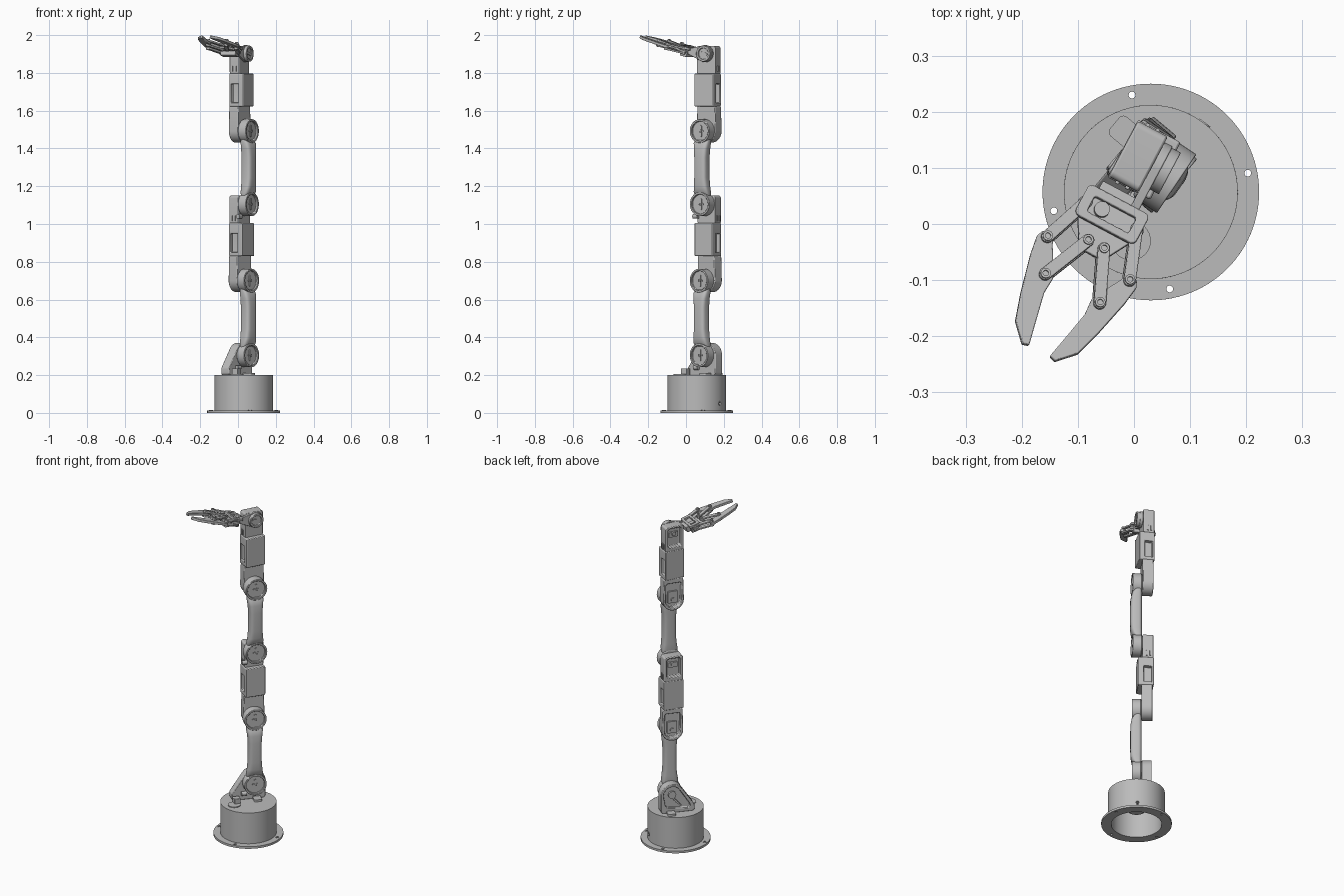
import bpy, bmesh, math
from mathutils import Matrix, Vector
from mathutils.geometry import convex_hull_2d

cube = bpy.data.objects.get("Cube")
if cube:
    bpy.data.objects.remove(cube, do_unlink=True)

grey = bpy.data.materials.new("plain grey")
grey.use_nodes = True
grey.diffuse_color = (0.5, 0.5, 0.5, 1)
grey.node_tree.nodes["Principled BSDF"].inputs["Base Color"].default_value = (0.5, 0.5, 0.5, 1)

T = Matrix.Translation
# Maps a drawing in (depth, height) to the joint axis as extrusion direction
SIDE = Matrix(((0, 0, 1, 0), (1, 0, 0, 0), (0, 1, 0, 0), (0, 0, 0, 1)))


def arm_frame(turn, z=0.0):
    return T((0.034, 0.106, z)) @ Matrix.Rotation(-math.radians(turn), 4, 'Z')


def finish(name, bm, matrix, bevel=0.0):
    bmesh.ops.recalc_face_normals(bm, faces=bm.faces[:])
    bm.transform(matrix)
    mesh = bpy.data.meshes.new(name)
    bm.to_mesh(mesh)
    bm.free()
    mesh.materials.append(grey)
    obj = bpy.data.objects.new(name, mesh)
    bpy.context.collection.objects.link(obj)
    if bevel:
        mod = obj.modifiers.new("soft edges", 'BEVEL')
        mod.width, mod.segments = bevel, 2
        mod.limit_method, mod.angle_limit = 'ANGLE', math.radians(40)
    return obj


def hull(*circles):
    """Rounded outline around circles given as (x, y, radius)."""
    pts = [Vector((x + r * math.cos(k * math.pi / 16), y + r * math.sin(k * math.pi / 16)))
           for x, y, r in circles for k in range(32)]
    return [pts[i] for i in convex_hull_2d(pts)]


def rect(x0, x1, y0, y1, r):
    return hull(*[(x, y, r) for x in (x0 + r, x1 - r) for y in (y0 + r, y1 - r)])


def prism(name, pts, a, b, matrix, bevel=0.0):
    bm = bmesh.new()
    face = bm.faces.new([bm.verts.new((p[0], p[1], a)) for p in pts])
    new = bmesh.ops.extrude_face_region(bm, geom=[face])["geom"]
    bmesh.ops.translate(bm, vec=(0, 0, b - a), verts=[v for v in new if isinstance(v, bmesh.types.BMVert)])
    return finish(name, bm, matrix, bevel)


def lathe(name, profile, matrix, steps=48, bevel=0.0):
    bm = bmesh.new()
    vs = [bm.verts.new((r, 0, h)) for r, h in profile]
    edges = [bm.edges.new(pair) for pair in zip(vs, vs[1:])]
    bmesh.ops.spin(bm, geom=vs + edges, cent=(0, 0, 0), axis=(0, 0, 1), angle=math.tau, steps=steps)
    bmesh.ops.remove_doubles(bm, verts=bm.verts[:], dist=1e-5)
    return finish(name, bm, matrix, bevel)


def cylinder(name, r, a, b, matrix, steps=32):
    return lathe(name, [(0, a), (r, a), (r, b), (0, b)], matrix, steps)


def cut(obj, *cutters):
    for c in cutters:
        mod = obj.modifiers.new("cut", 'BOOLEAN')
        mod.object, mod.solver = c, 'EXACT'
        bpy.context.view_layer.objects.active = obj
        while obj.modifiers[0] != mod:
            bpy.ops.object.modifier_move_up(modifier=mod.name)
        bpy.ops.object.modifier_apply(modifier=mod.name)
        bpy.data.objects.remove(c, do_unlink=True)


# Hollow drum base with bolt holes in the flange
base = T((0.03, 0.057, 0))
drum = lathe("base_drum", [(0, 0.2), (0.155, 0.2), (0.155, 0.013), (0.193, 0.013), (0.193, 0),
                           (0.138, 0), (0.138, 0.17), (0, 0.17)], base, 96, 0.001)
for k in range(4):
    spot = base @ Matrix.Rotation(math.radians(11 + 90 * k), 4, 'Z') @ T((0.176, 0, 0))
    cut(drum, cylinder("cutter", 0.007, -0.01, 0.05, spot))
    lathe("bolt_ring", [(0.006, 0.005), (0.01, 0.005), (0.01, 0.015), (0.006, 0.015), (0.006, 0.005)], spot, 24)
port = base @ Matrix.Rotation(math.radians(52), 4, 'Z') @ T((0, 0, 0.05)) @ Matrix.Rotation(math.pi / 2, 4, 'Y')
cut(drum, cylinder("cutter", 0.011, 0.12, 0.17, port))
lathe("port_ring", [(0.008, 0.13), (0.012, 0.13), (0.012, 0.157), (0.008, 0.157), (0.008, 0.13)], port, 24)
cylinder("base_motor", 0.05, 0.09, 0.172, base)
cylinder("base_cap", 0.035, 0.198, 0.205, T((-0.005, -0.03, 0)))
prism("cable_socket", rect(-0.018, 0.018, -0.018, 0.018, 0.003), 0.198, 0.235,
      T((-0.008, -0.002, 0)) @ Matrix.Rotation(-0.6, 4, 'Z'), 0.002)

# Leaning shoulder bracket
LOW, MID, TOP = 40, 34, 28
shoulder = arm_frame(LOW) @ SIDE
bracket = prism("shoulder_bracket", hull((0, 0.305, 0.066), (0.05, 0.214, 0.015), (-0.112, 0.214, 0.015),
                                         (-0.108, 0.232, 0.018)), -0.055, 0.0, shoulder, 0.003)
cut(bracket, prism("cutter", hull((0, 0.305, 0.05), (0.02, 0.25, 0.02), (-0.085, 0.236, 0.016)),
                   -0.08, -0.04, shoulder))
cylinder("shoulder_hub", 0.022, -0.041, -0.03, shoulder @ T((0, 0.305, -0.012)))
for k in range(3):
    prism("shoulder_rib", rect(-0.022, 0.022, -0.004, 0.004, 0.003), -0.052, -0.035,
          shoulder @ T((-0.035 + 0.012 * k, 0.25 + 0.014 * k, 0)) @ Matrix.Rotation(0.75, 4, 'Z'))
prism("shoulder_foot", rect(-0.1, 0.05, -0.01, 0.035, 0.01), 0.198, 0.212, arm_frame(LOW) @ Matrix.Rotation(0, 4, 'Z'))


def joint_cup(frame):
    """Round recessed link end with its drive horn."""
    m = frame @ SIDE @ T((-0.005, 0, 0))
    lathe("joint_cup", [(0, 0), (0.058, 0), (0.063, 0.006), (0.063, 0.054), (0.052, 0.054),
                        (0.052, 0.042), (0, 0.042)], m, 48, 0.002)
    prism("drive_horn", hull((0, 0.024, 0.007), (0, -0.024, 0.007)), 0.04, 0.047, m)
    prism("horn_crossbar", hull((0.012, 0, 0.005), (-0.012, 0, 0.005)), 0.04, 0.046, m)
    lathe("horn_screw", [(0, 0.045), (0.008, 0.045), (0.008, 0.051), (0.004, 0.051), (0.004, 0.047), (0, 0.047)], m, 20)


def link(frame, length):
    """Waisted arm tube between two cups."""
    half = [(0.045, 0.044, 0.002, 0.040), (0.064, 0.046, 0.0, 0.055),
            (0.095, 0.041, 0.0, 0.061), (0.14, 0.037, 0.0, 0.063)]
    rows = half + [(length - z, w, a, b) for z, w, a, b in reversed(half)]
    bm, rings = bmesh.new(), []
    for z, w, a, b in rows:
        ring = []
        for k in range(32):
            c, s = math.cos(k * math.tau / 32), math.sin(k * math.tau / 32)
            u = (a + b) / 2 + (b - a) / 2 * math.copysign(abs(c) ** 0.55, c)
            ring.append(bm.verts.new((u, -0.005 + w * math.copysign(abs(s) ** 0.55, s), z)))
        rings.append(ring)
    for lo, hi in zip(rings, rings[1:]):
        for k in range(32):
            bm.faces.new((lo[k - 1], lo[k], hi[k], hi[k - 1]))
    bm.faces.new(rings[0])
    bm.faces.new(rings[-1])
    finish("arm_link", bm, frame)
    joint_cup(frame)
    joint_cup(frame @ T((0, 0, length)))


def module(frame, top_frame):
    """Motor housing: round lower end, thick turning block, square upper end."""
    m, t = frame @ SIDE, top_frame @ SIDE
    lower = prism("housing_lower", hull((0, 0, 0.061), (0.045, 0.123, 0.012), (-0.045, 0.123, 0.012)),
                  -0.06, 0.0, m, 0.004)
    cut(lower, prism("cutter", hull((0, 0, 0.046), (0.034, 0.095, 0.01), (-0.034, 0.095, 0.01)), -0.1, -0.035, m))
    block = prism("housing_block", rect(-0.058, 0.058, 0.13, 0.305, 0.006), -0.061, 0.025, t, 0.005)
    cut(block, *[prism("cutter", rect(s * 0.06 - 0.025, s * 0.06 + 0.025, 0.15, 0.25, 0.004), -0.05, -0.006, t)
                 for s in (-1, 1)])
    upper = prism("housing_upper", rect(-0.056, 0.056, 0.3, 0.45, 0.012), -0.06, 0.0, t, 0.004)
    cut(upper, prism("cutter", rect(-0.04, 0.04, 0.325, 0.438, 0.012), -0.1, -0.035, t))
    for place, z in ((m, 0.0), (t, 0.4)):
        prism("motor", rect(-0.028, 0.028, z - 0.02, z + 0.05 - z * 0.1, 0.004), -0.045, -0.03, place)
        cylinder("motor_screw", 0.012, -0.052, -0.04, place @ T((0, z, 0)), 20)
    for s in (-1, 1):
        for k in range(2):
            prism("housing_tab", rect(s * 0.057 - 0.004, s * 0.057 + 0.004, 0.315, 0.345, 0.002),
                  -0.045 + 0.02 * k, -0.038 + 0.02 * k, t)


# Arm chain
JOINTS = (0.305, 0.7, 1.105, 1.492, 1.902)
link(arm_frame(LOW, JOINTS[0]), JOINTS[1] - JOINTS[0])
module(arm_frame(LOW, JOINTS[1]), arm_frame(MID, JOINTS[1]))
link(arm_frame(MID, JOINTS[2]), JOINTS[3] - JOINTS[2])
module(arm_frame(MID, JOINTS[3]), arm_frame(TOP, JOINTS[3]))
for turn, z in ((LOW, 0.24), (MID, 1.04)):
    knob = arm_frame(turn, z) @ T((0.008, -0.045, 0)) @ Matrix.Rotation(math.pi / 2, 4, 'X')
    cylinder("stop_knob", 0.012, 0, 0.03, knob, 20)

# Wrist: side plate, round hub and cross piece, tilted upward
grip = arm_frame(TOP, JOINTS[4]) @ Matrix.Rotation(-math.radians(15), 4, 'X')
prism("wrist_plate", hull((0, 0, 0.045), (-0.085, -0.012, 0.018)), 0.0, 0.016, grip @ SIDE, 0.002)
lathe("wrist_hub", [(0, 0), (0.042, 0), (0.042, 0.034), (0.03, 0.034), (0.03, 0.026), (0, 0.026)], grip @ SIDE, 40, 0.002)
prism("wrist_horn", hull((0.016, 0, 0.007), (-0.016, 0, 0.007)), 0.02, 0.031, grip @ SIDE)
prism("wrist_cross_piece", rect(-0.095, -0.07, -0.03, 0.004, 0.004), -0.065, 0.01, grip @ SIDE, 0.002)

# Gripper body, centred on its own midline
hand = grip @ T((-0.023, 0, 0))
plate = prism("gripper_plate", rect(-0.061, 0.061, -0.149, -0.087, 0.01), -0.006, 0.008, hand, 0.002)
cut(plate, prism("cutter", rect(-0.042, 0.042, -0.135, -0.103, 0.005), -0.05, 0.05, hand))
prism("gripper_motor", rect(-0.046, 0.046, -0.14, -0.098, 0.004), -0.046, -0.003, hand, 0.002)
cylinder("gripper_motor_horn", 0.014, -0.005, 0.006, hand @ T((-0.02, -0.118, 0)), 24)
prism("gripper_palm", hull((0.051, -0.118, 0.014), (-0.051, -0.118, 0.014), (0.016, -0.182, 0.014),
                           (-0.016, -0.182, 0.014)), -0.024, -0.012, hand, 0.002)

# Mirrored fingers and their parallel bars
FINGER = [(0.083, 0.196), (0.095, 0.201), (0.1, 0.213), (0.095, 0.248), (0.078, 0.32), (0.063, 0.37),
          (0.033, 0.402), (0.021, 0.398), (0.031, 0.35), (0.041, 0.30), (0.039, 0.269), (0.046, 0.254),
          (0.068, 0.215), (0.073, 0.202)]
INNER, TIP_END, REAR, OUTER = (0.016, 0.179), (0.055, 0.271), (0.051, 0.118), (0.083, 0.208)
for side, word in ((1, "left"), (-1, "right")):
    prism(word + "_finger", [(side * s, -f) for s, f in FINGER], -0.023, -0.008, hand, 0.002)
    for label, p, q in (("inner", INNER, TIP_END), ("outer", REAR, OUTER)):
        ends = [(side * s, -f, 0.011) for s, f in (p, q)]
        for n in (-0.008, -0.033):
            prism(f"{word}_{label}_bar", hull(*ends), n, n + 0.01, hand, 0.0015)
        for x, y, r in ends:
            lathe("pivot_pin", [(0, -0.035), (0.009, -0.035), (0.009, 0.006), (0.005, 0.006),
                                (0.005, -0.004), (0, -0.004)], hand @ T((x, y, 0)), 24)

# Smooth rounds, sharp edges
bpy.ops.object.select_all(action='DESELECT')
for obj in bpy.context.scene.objects:
    if obj.type == 'MESH':
        obj.select_set(True)
        bpy.context.view_layer.objects.active = obj
bpy.ops.object.shade_smooth_by_angle(angle=math.radians(35))
